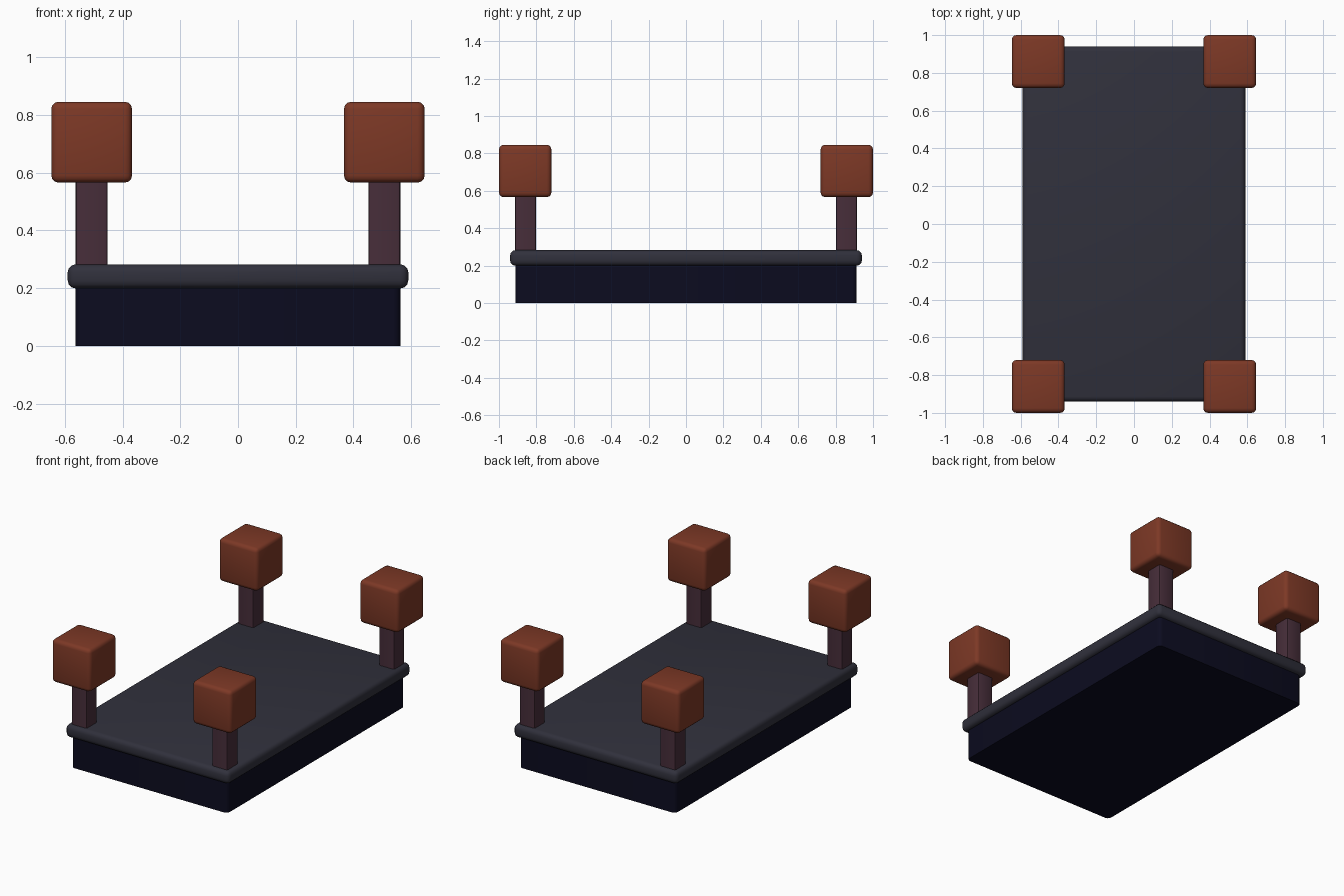
import bpy, bmesh, math

if "Cube" in bpy.data.objects:
    bpy.data.objects.remove(bpy.data.objects["Cube"])


def material(name, rgb):
    m = bpy.data.materials.new(name)
    m.diffuse_color = (*rgb, 1)
    m.use_nodes = True
    m.node_tree.nodes["Principled BSDF"].inputs["Base Color"].default_value = m.diffuse_color
    return m


navy = material("dark navy", (0.0035, 0.0035, 0.014))
slate = material("slate grey", (0.030, 0.030, 0.045))
plum = material("dull plum", (0.063, 0.027, 0.042))
rust = material("rust brown", (0.205, 0.040, 0.019))


def rounded_box(name, centre, size, mat, radius, segments=3, upright_only=False):
    """Box with bevelled edges; optionally only the vertical edges."""
    bm = bmesh.new()
    bmesh.ops.create_cube(bm, size=1)
    bmesh.ops.scale(bm, vec=size, verts=bm.verts)
    edges = [e for e in bm.edges if not upright_only
             or abs(e.verts[0].co.z - e.verts[1].co.z) > 1e-4]
    bmesh.ops.bevel(bm, geom=edges, offset=radius, segments=segments,
                    profile=0.5, affect='EDGES')
    me = bpy.data.meshes.new(name)
    bm.to_mesh(me)
    bm.free()
    me.materials.append(mat)
    ob = bpy.data.objects.new(name, me)
    ob.location = centre
    bpy.context.collection.objects.link(ob)
    bpy.context.view_layer.objects.active = ob
    ob.select_set(True)
    bpy.ops.object.shade_smooth_by_angle(angle=math.radians(40))
    ob.select_set(False)
    return ob


# Plinth and overhanging top slab
rounded_box("base", (0, 0, 0.1025), (1.125, 1.825, 0.205), navy, 0.025, upright_only=True)
rounded_box("top_slab", (0, 0, 0.241), (1.18, 1.88, 0.083), slate, 0.027)

# Four corner posts with cube caps
for sy, end in ((-1, "front"), (1, "back")):
    for sx, side in ((-1, "left"), (1, "right")):
        x, y = sx * 0.507, sy * 0.858
        rounded_box(f"{end}_{side}_post", (x, y, 0.425), (0.111, 0.111, 0.30),
                    plum, 0.01, 2, upright_only=True)
        rounded_box(f"{end}_{side}_cap", (x, sy * 0.86, 0.706), (0.28, 0.28, 0.28),
                    rust, 0.025)
